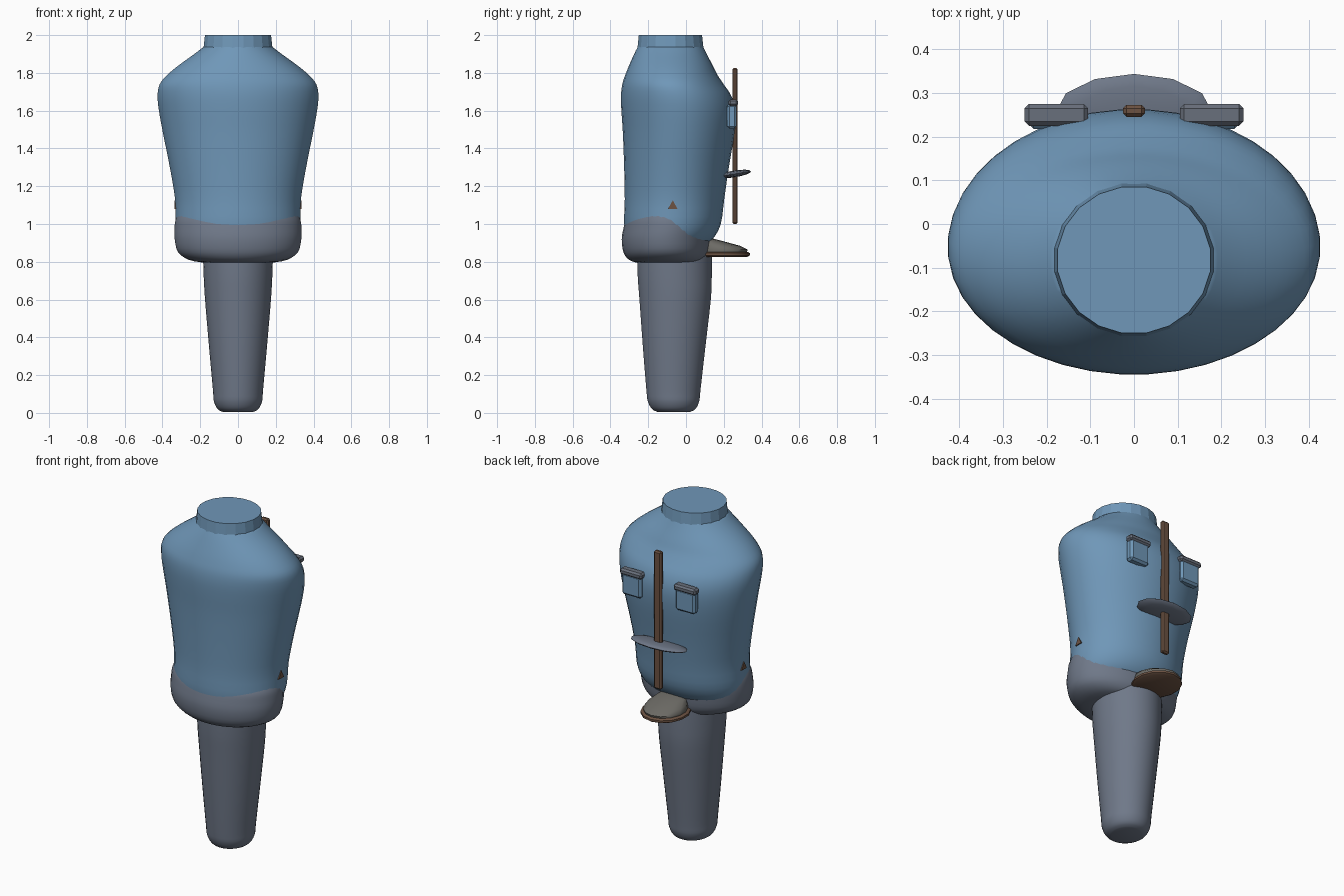
import bpy, bmesh, math
from mathutils import Vector

if "Cube" in bpy.data.objects:
    bpy.data.objects.remove(bpy.data.objects["Cube"], do_unlink=True)


def material(name, rgb):
    m = bpy.data.materials.new(name)
    m.use_nodes = True
    m.diffuse_color = (*rgb, 1)
    m.node_tree.nodes["Principled BSDF"].inputs["Base Color"].default_value = (*rgb, 1)
    return m


BLUE = material("shirt blue", (0.16, 0.31, 0.48))
SLATE = material("trouser slate", (0.16, 0.19, 0.25))
STEEL = material("flap grey", (0.14, 0.16, 0.20))
WOOD = material("wood brown", (0.15, 0.085, 0.055))
WARM = material("warm grey", (0.15, 0.145, 0.13))


def finish(name, bm, mat, smooth=None):
    bmesh.ops.recalc_face_normals(bm, faces=bm.faces)
    me = bpy.data.meshes.new(name)
    bm.to_mesh(me)
    bm.free()
    me.materials.append(mat)
    ob = bpy.data.objects.new(name, me)
    bpy.context.collection.objects.link(ob)
    if smooth:
        bpy.ops.object.select_all(action="DESELECT")
        ob.select_set(True)
        bpy.context.view_layer.objects.active = ob
        bpy.ops.object.shade_smooth_by_angle(angle=math.radians(smooth))
    return ob


def spline(rows, steps):
    """Catmull-Rom through the profile rows."""
    rows = [Vector(r) for r in rows]
    out = []
    for i in range(len(rows) - 1):
        b, c = rows[i], rows[i + 1]
        a, d = rows[max(i - 1, 0)], rows[min(i + 2, len(rows) - 1)]
        for k in range(steps):
            t = k / steps
            out.append(0.5 * (2 * b + (c - a) * t + (2 * a - 5 * b + 4 * c - d) * t * t
                              + (3 * b - a - 3 * c + d) * t ** 3))
    return out + [rows[-1]]


def loft(name, rows, mat, sides=40, steps=3, smooth=40):
    """Elliptical rings; each row is (z, half width, front y, back y)."""
    bm = bmesh.new()
    rings = []
    for z, w, f, b in (spline(rows, steps) if steps > 1 else rows):
        ring = []
        for k in range(sides):
            a = math.tau * (k + 0.5) / sides
            ring.append(bm.verts.new((w * math.cos(a), (f + b) / 2 + (b - f) / 2 * math.sin(a), z)))
        rings.append(ring)
    for lo, hi in zip(rings, rings[1:]):
        for k in range(sides):
            n = (k + 1) % sides
            bm.faces.new((lo[k], lo[n], hi[n], hi[k]))
    bm.faces.new(rings[0])
    bm.faces.new(rings[-1])
    return finish(name, bm, mat, smooth)


def box(name, centre, size, mat, bevel):
    bm = bmesh.new()
    bmesh.ops.create_cube(bm, size=1)
    bmesh.ops.scale(bm, vec=size, verts=bm.verts)
    bmesh.ops.bevel(bm, geom=bm.edges[:], offset=bevel, segments=1, affect="EDGES")
    ob = finish(name, bm, mat)
    ob.location = centre
    return ob


def lens(name, centre, radii, tilt, mat, segs=12):
    bm = bmesh.new()
    bmesh.ops.create_uvsphere(bm, u_segments=segs, v_segments=8, radius=1)
    bmesh.ops.scale(bm, vec=radii, verts=bm.verts)
    ob = finish(name, bm, mat, 50)
    ob.location = centre
    ob.rotation_euler.x = math.radians(tilt)
    return ob


# Body
loft("legs", [(0.005, 0.08, -0.15, 0.02), (0.02, 0.108, -0.18, 0.05), (0.06, 0.128, -0.202, 0.07),
              (0.12, 0.133, -0.21, 0.077), (0.34, 0.153, -0.228, 0.102), (0.6, 0.175, -0.247, 0.132),
              (0.72, 0.182, -0.256, 0.137), (0.84, 0.186, -0.26, 0.137)], SLATE)
loft("trouser_seat", [(0.795, 0.18, -0.26, 0.08), (0.81, 0.26, -0.302, 0.10), (0.85, 0.318, -0.332, 0.122),
                      (0.92, 0.336, -0.341, 0.132), (0.98, 0.337, -0.331, 0.135),
                      (1.02, 0.332, -0.319, 0.12), (1.05, 0.32, -0.30, 0.10)], SLATE)
loft("shirt", [(0.87, 0.26, -0.26, 0.08), (0.92, 0.31, -0.31, 0.142), (1.0, 0.33, -0.328, 0.185),
               (1.13, 0.334, -0.325, 0.203), (1.29, 0.36, -0.328, 0.226), (1.48, 0.398, -0.335, 0.257),
               (1.6, 0.42, -0.343, 0.262), (1.68, 0.427, -0.345, 0.24), (1.74, 0.416, -0.338, 0.20),
               (1.79, 0.375, -0.322, 0.167), (1.84, 0.315, -0.302, 0.142), (1.9, 0.232, -0.275, 0.11),
               (1.94, 0.18, -0.255, 0.09)], BLUE)
loft("collar", [(1.92, 0.186, -0.26, 0.096), (2.0, 0.177, -0.252, 0.087)],
     BLUE, sides=20, steps=1, smooth=None)

# Small triangular tabs on both flanks
for side, label in ((1, "left"), (-1, "right")):
    bm = bmesh.new()
    tri = [(-0.095, 1.08), (-0.045, 1.08), (-0.07, 1.125)]
    inner = [bm.verts.new((side * 0.325, y, z)) for y, z in tri]
    outer = [bm.verts.new((side * 0.337, y, z)) for y, z in tri]
    bm.faces.new(inner)
    bm.faces.new(outer)
    for k in range(3):
        n = (k + 1) % 3
        bm.faces.new((inner[k], inner[n], outer[n], outer[k]))
    finish(label + "_side_tab", bm, WOOD)

    # Back pockets with flaps
    box(label + "_pocket", (side * 0.178, 0.243, 1.57), (0.128, 0.05, 0.13), BLUE, 0.012)
    box(label + "_pocket_flap", (side * 0.178, 0.25, 1.642), (0.146, 0.05, 0.036), STEEL, 0.01)

# Pole and blade on the back
box("back_pole", (0, 0.259, 1.413), (0.05, 0.028, 0.826), WOOD, 0.008)
lens("back_blade", (0, 0.255, 1.265), (0.18, 0.09, 0.018), 9, SLATE)

# Rear pad: warm dome on a wooden plate
loft("rear_plate", [(0.826, 0.118, 0.06, 0.325), (0.834, 0.132, 0.045, 0.338), (0.846, 0.132, 0.045, 0.338),
                    (0.853, 0.12, 0.06, 0.325)], WOOD, sides=14, steps=1)
loft("rear_dome", [(0.85, 0.115, 0.06, 0.322), (0.865, 0.118, 0.06, 0.327), (0.885, 0.108, 0.06, 0.285),
                   (0.908, 0.085, 0.06, 0.20), (0.922, 0.05, 0.07, 0.145)], WARM, sides=14, steps=1, smooth=60)
